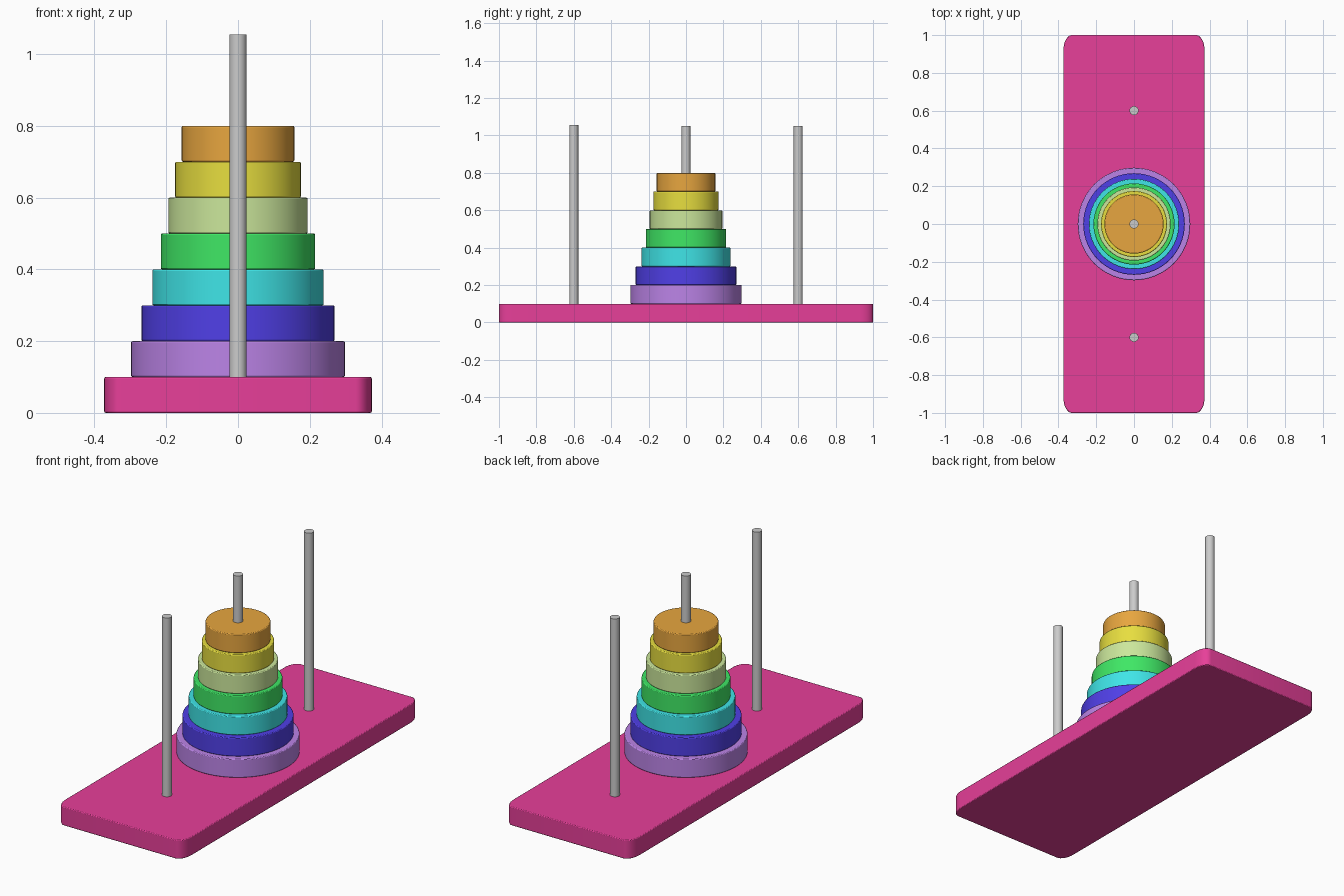
import bpy, math

if "Cube" in bpy.data.objects:
    bpy.data.objects.remove(bpy.data.objects["Cube"])


def finish(obj, color=None, bevel=0.0):
    if bevel:
        mod = obj.modifiers.new("edge_rounding", 'BEVEL')
        mod.width = bevel
        mod.segments = 2
        mod.limit_method = 'ANGLE'
        mod.angle_limit = math.radians(40)
    if color:
        mat = bpy.data.materials.new(obj.name + "_paint")
        mat.diffuse_color = (*color, 1)
        mat.use_nodes = True
        mat.node_tree.nodes["Principled BSDF"].inputs["Base Color"].default_value = mat.diffuse_color
        obj.data.materials.append(mat)
    bpy.ops.object.select_all(action='DESELECT')
    obj.select_set(True)
    bpy.context.view_layer.objects.active = obj
    bpy.ops.object.shade_smooth_by_angle(angle=math.radians(35))


def cylinder(name, radius, bottom, top, y=0.0, sides=64, **style):
    bpy.ops.mesh.primitive_cylinder_add(vertices=sides, radius=radius, depth=top - bottom,
                                        location=(0, y, (bottom + top) / 2))
    obj = bpy.context.object
    obj.name = name
    finish(obj, **style)


# Base board: rectangle with stretched round corners, extruded upward
HX, HY, RX, RY, H = 0.373, 1.0, 0.045, 0.075, 0.1
outline = []
for i, (sx, sy) in enumerate([(1, 1), (-1, 1), (-1, -1), (1, -1)]):
    for k in range(9):
        a = math.pi / 2 * (i + k / 8)
        outline.append((sx * (HX - RX) + RX * math.cos(a), sy * (HY - RY) + RY * math.sin(a)))
n = len(outline)
verts = [(x, y, z) for z in (0, H) for x, y in outline]
faces = [list(range(n))[::-1], list(range(n, 2 * n))]
faces += [(i, (i + 1) % n, n + (i + 1) % n, n + i) for i in range(n)]
mesh = bpy.data.meshes.new("base_board")
mesh.from_pydata(verts, [], faces)
base = bpy.data.objects.new("base_board", mesh)
bpy.context.collection.objects.link(base)
finish(base, (0.8, 0.05, 0.32), 0.004)

# Three pegs
for name, y, top in (("front_peg", -0.6, 1.055), ("middle_peg", 0, 1.05), ("back_peg", 0.6, 1.05)):
    cylinder(name, 0.024, 0.09, top, y, sides=32)

# Stacked discs, largest at the bottom
discs = [("purple", 0.298, (0.5, 0.23, 0.8)), ("blue", 0.269, (0.08, 0.05, 0.8)),
         ("cyan", 0.239, (0.05, 0.78, 0.8)), ("green", 0.215, (0.05, 0.8, 0.13)),
         ("lime", 0.194, (0.6, 0.8, 0.33)), ("yellow", 0.175, (0.8, 0.73, 0.05)),
         ("orange", 0.157, (0.8, 0.38, 0.05))]
for i, (name, radius, color) in enumerate(discs):
    cylinder(name + "_disc", radius, 0.1 * (i + 1), 0.1 * (i + 2), color=color, bevel=0.004)
